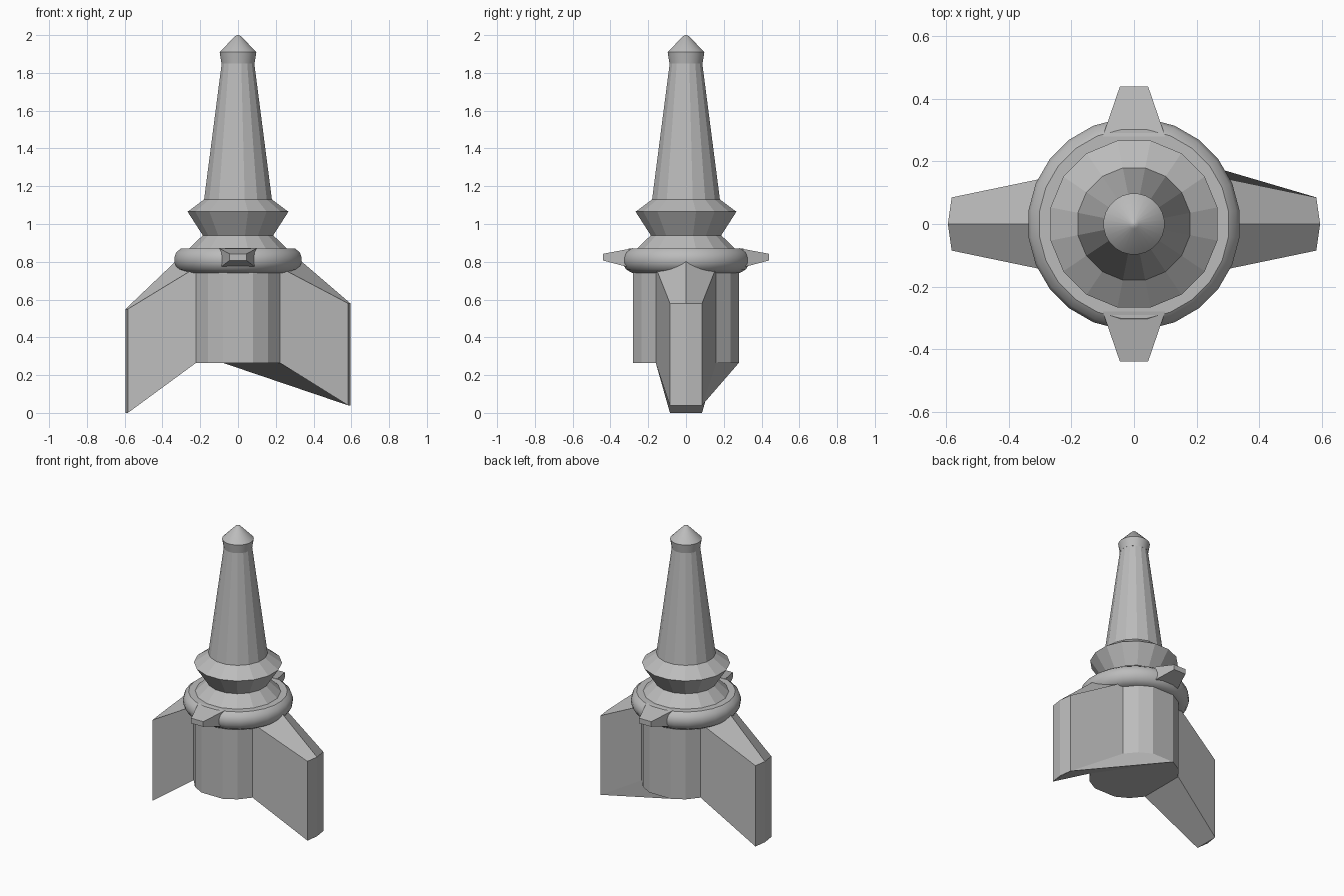
import bpy, bmesh, math

if "Cube" in bpy.data.objects:
    bpy.data.objects.remove(bpy.data.objects["Cube"])

grey = bpy.data.materials.new("stone_grey")
grey.diffuse_color = (0.5, 0.5, 0.5, 1)
grey.use_nodes = True
grey.node_tree.nodes["Principled BSDF"].inputs["Base Color"].default_value = grey.diffuse_color


def add_mesh(name, verts, faces, smooth_angle=None):
    bm = bmesh.new()
    vs = [bm.verts.new(v) for v in verts]
    for f in faces:
        bm.faces.new([vs[i] for i in f])
    bmesh.ops.recalc_face_normals(bm, faces=bm.faces[:])
    me = bpy.data.meshes.new(name)
    bm.to_mesh(me)
    bm.free()
    me.materials.append(grey)
    ob = bpy.data.objects.new(name, me)
    bpy.context.collection.objects.link(ob)
    if smooth_angle:
        bpy.ops.object.select_all(action='DESELECT')
        ob.select_set(True)
        bpy.context.view_layer.objects.active = ob
        bpy.ops.object.shade_smooth_by_angle(angle=math.radians(smooth_angle))
    return ob


def lathe(name, profile, sides, smooth_angle=None):
    """Revolve (radius, z) points around z and cap both ends."""
    verts, faces = [], []
    for r, z in profile:
        for i in range(sides):
            a = 2 * math.pi * (i + 0.5) / sides
            verts.append((r * math.cos(a), r * math.sin(a), z))
    for k in range(len(profile) - 1):
        for i in range(sides):
            j = (i + 1) % sides
            faces.append((k * sides + i, k * sides + j,
                          (k + 1) * sides + j, (k + 1) * sides + i))
    n = (len(profile) - 1) * sides
    faces.append(tuple(range(sides))[::-1])
    faces.append(tuple(range(n, n + sides)))
    return add_mesh(name, verts, faces, smooth_angle)


# Spire with flared neck ring
lathe("spire", [(0.27, 0.80), (0.27, 0.865), (0.19, 0.94), (0.272, 1.065),
                (0.183, 1.13), (0.088, 1.85)], 16)
# Pointed cap
lathe("spire_tip", [(0.088, 1.85), (0.098, 1.91), (0.015, 1.995), (0.003, 2.0)], 24, 35)
# Rounded collar
lathe("collar", [(0.24, 0.74), (0.29, 0.742), (0.32, 0.76), (0.338, 0.79),
                 (0.34, 0.82), (0.33, 0.85), (0.305, 0.87), (0.24, 0.87)], 24, 35)

# Small tapered tabs on the front and back of the collar
for side, name in ((-1, "front_tab"), (1, "back_tab")):
    verts = []
    for y, w, lo, hi in ((0.28, 0.10, 0.765, 0.872), (0.44, 0.045, 0.807, 0.842)):
        verts += [(-w, side * y, lo), (w, side * y, lo),
                  (w, side * y, hi), (-w, side * y, hi)]
    add_mesh(name, verts, [(0, 1, 2, 3), (4, 5, 6, 7), (0, 1, 5, 4),
                           (1, 2, 6, 5), (2, 3, 7, 6), (3, 0, 4, 7)])

# Lower body with two fins, one outline extruded downwards
fin = [(0.583, -0.085), (0.595, 0), (0.583, 0.085)]
back = [(0.222, 0.16), (0.16, 0.235), (0.08, 0.28),
        (-0.08, 0.28), (-0.16, 0.235), (-0.222, 0.16)]
half = fin + back
outline = half + [(-x, -y) for x, y in half]


def height(x, right, left, hub):
    return right if x > 0.5 else left if x < -0.5 else hub


verts = [(x, y, height(x, 0.04, 0.0, 0.265)) for x, y in outline]
verts += [(x, y, height(x, 0.58, 0.55, 0.77)) for x, y in outline]
verts += [(0.28, 0, 0.85), (-0.28, 0, 0.85)]
n = len(outline)
faces = [(i, (i + 1) % n, n + (i + 1) % n, n + i) for i in range(n)]
# Sloping fin tops with a centre ridge, then the hidden hub top
faces += [(n + 17, n, n + 1, 36), (n + 1, n + 2, n + 3, 36),
          (n + 8, n + 9, n + 10, 37), (n + 10, n + 11, n + 12, 37),
          [n + i for i in range(3, 9)] + [37] + [n + i for i in range(12, 18)] + [36]]
# Underside: left fin, flat hub, and the skewed right fin
faces += [(8, 9, 11, 12), (9, 10, 11), (6, 7, 8, 12, 13, 14, 15, 16, 17),
          (2, 3, 4, 5, 6), (17, 0, 2, 6), (0, 1, 2)]
add_mesh("finned_body", verts, faces)
